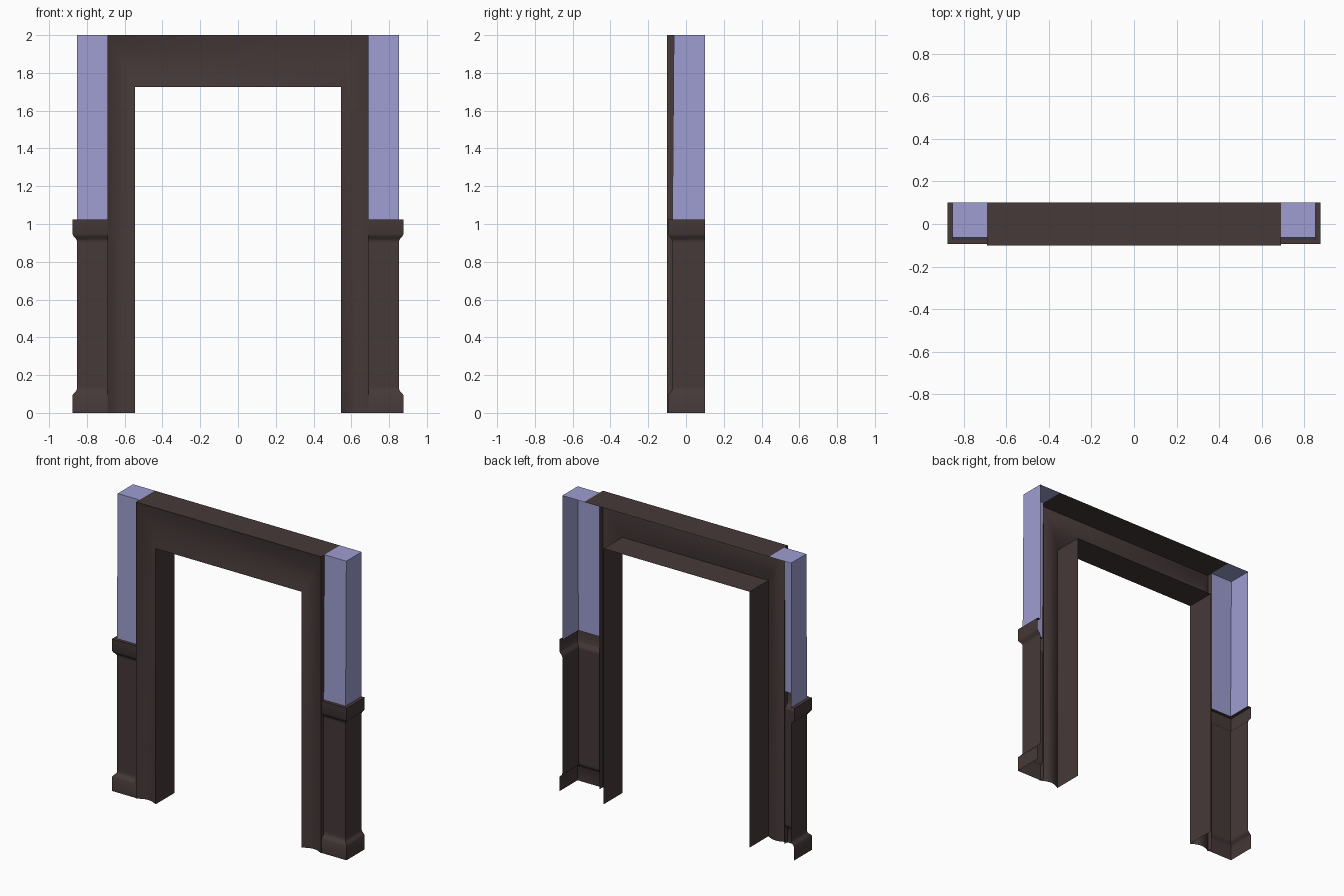
import bpy
import math

cube = bpy.data.objects.get("Cube")
if cube:
    bpy.data.objects.remove(cube, do_unlink=True)


def make_material(name, color):
    mat = bpy.data.materials.new(name)
    mat.use_nodes = True
    mat.diffuse_color = color
    mat.node_tree.nodes["Principled BSDF"].inputs["Base Color"].default_value = color
    return mat


wood = make_material("dark brown wood", (0.06, 0.041, 0.04, 1))
paint = make_material("lavender wall paint", (0.34, 0.34, 0.64, 1))

# Shared measurements
INNER_X, OUTER_X, WALL_X = 0.545, 0.69, 0.853
HEAD_Z, TOP_Z, RAIL_Z = 1.725, 2.0, 1.025
FRONT, BACK, WALL_Y = -0.10, 0.10, -0.072
WALL_TOP_Y = -0.064


def add_mesh(name, verts, faces, mat):
    mesh = bpy.data.meshes.new(name)
    mesh.from_pydata(verts, [], faces)
    mesh.materials.append(mat)
    obj = bpy.data.objects.new(name, mesh)
    bpy.context.collection.objects.link(obj)
    bpy.ops.object.select_all(action="DESELECT")
    obj.select_set(True)
    bpy.context.view_layer.objects.active = obj
    bpy.ops.object.shade_smooth_by_angle(angle=math.radians(35))
    return obj


def sheet(name, rows, mat):
    """Skin equal-length rows of points into an open sheet."""
    n = len(rows[0])
    verts = [p for row in rows for p in row]
    faces = [(i * n + j, i * n + j + 1, (i + 1) * n + j + 1, (i + 1) * n + j)
             for i in range(len(rows) - 1) for j in range(n - 1)]
    return add_mesh(name, verts, faces, mat)


# Casing: jamb, hollow face and outer return, mitred around the opening
STEPS = 10
hollow = [(k / STEPS, FRONT + 0.026 * math.sin(math.pi * k / STEPS))
          for k in range(STEPS + 1)]
profile = [(0, BACK)] + hollow + [(1, WALL_TOP_Y)]


def casing_row(side, at_top):
    row = []
    for t, y in profile:
        x = INNER_X + t * (OUTER_X - INNER_X)
        z = HEAD_Z + t * (TOP_Z - HEAD_Z) if at_top else 0
        row.append((side * x, y, z))
    return row


sheet("door_casing", [casing_row(1, False), casing_row(1, True),
                      casing_row(-1, True), casing_row(-1, False)], wood)

# Lintel top board
sheet("lintel_top", [[(x, y, TOP_Z) for y in (WALL_TOP_Y, BACK)]
                     for x in (OUTER_X, -OUTER_X)], wood)

# Wainscot outline: (projection, height) with base and rail mouldings
LIP = 0.022
moulding = [(LIP, 0), (LIP, 0.095), (0.016, 0.104), (0.005, 0.114), (0, 0.125),
            (0, 0.14), (0, 0.9), (0, 0.912), (0.005, 0.922), (0.016, 0.934),
            (LIP, 0.945), (LIP, RAIL_Z), (0, RAIL_Z)]


def corner_path(side, projection, y, z):
    """Front run, outer corner, back end."""
    x = WALL_X + projection
    return [(side * OUTER_X, y - projection, z),
            (side * x, y - projection, z), (side * x, BACK, z)]


def side_wall(side, label):
    # Rows run upwards; point order is set so the faces look outwards
    def rows(levels):
        return [corner_path(side, o, y, z)[::side] for o, y, z in levels]

    sheet(label + "_wainscot", rows([(o, WALL_Y, z) for o, z in moulding]), wood)
    sheet(label + "_upper_wall",
          rows([(0, WALL_Y, RAIL_Z), (0, WALL_TOP_Y, TOP_Z)]), paint)
    top = corner_path(side, 0, WALL_TOP_Y, TOP_Z) + [(side * OUTER_X, BACK, TOP_Z)]
    add_mesh(label + "_wall_top", top[::side], [(0, 1, 2, 3)], paint)


side_wall(1, "left")
side_wall(-1, "right")
